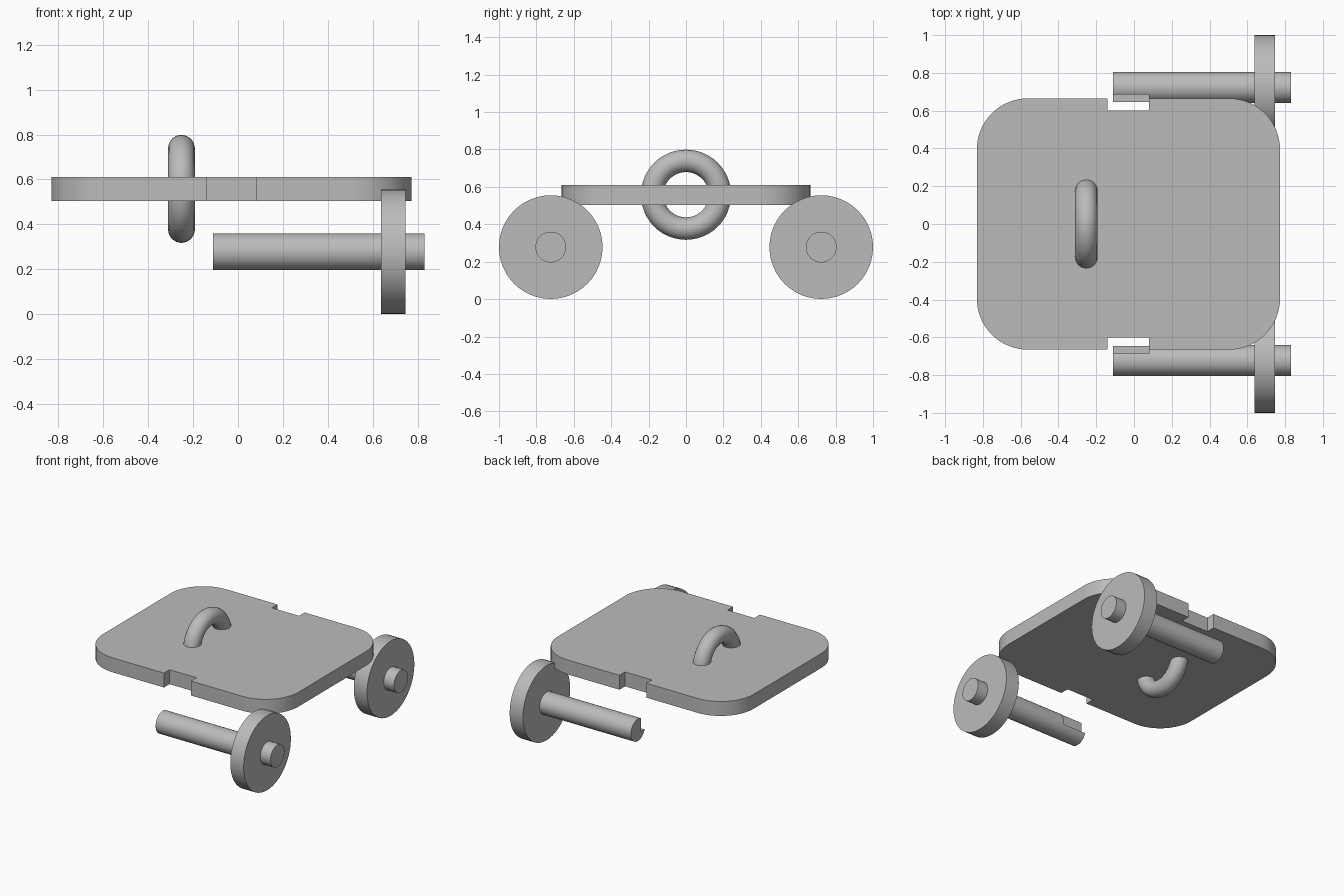
import bpy
import bmesh
from math import cos, sin, pi, radians
from mathutils import Matrix, Vector

cube = bpy.data.objects.get("Cube")
if cube:
    bpy.data.objects.remove(cube, do_unlink=True)

grey = bpy.data.materials.new("plain grey")
grey.use_nodes = True
colour = (0.5, 0.5, 0.5, 1)
grey.diffuse_color = colour
grey.node_tree.nodes["Principled BSDF"].inputs["Base Color"].default_value = colour


def add_object(name, bm):
    bmesh.ops.recalc_face_normals(bm, faces=bm.faces)
    mesh = bpy.data.meshes.new(name)
    bm.to_mesh(mesh)
    bm.free()
    mesh.materials.append(grey)
    obj = bpy.data.objects.new(name, mesh)
    bpy.context.collection.objects.link(obj)
    return obj


def activate(obj):
    bpy.ops.object.select_all(action='DESELECT')
    obj.select_set(True)
    bpy.context.view_layer.objects.active = obj


def smooth(obj):
    activate(obj)
    bpy.ops.object.shade_smooth_by_angle(angle=radians(30))


def box(name, low, high):
    bm = bmesh.new()
    low, high = Vector(low), Vector(high)
    size = Matrix.Diagonal((high - low).to_4d())
    size[3][3] = 1
    bmesh.ops.create_cube(bm, size=1, matrix=Matrix.Translation((low + high) / 2) @ size)
    return add_object(name, bm)


def rod(name, x0, x1, y, z, radius, sides):
    """Solid cylinder running along x."""
    bm = bmesh.new()
    place = Matrix.Translation(((x0 + x1) / 2, y, z)) @ Matrix.Rotation(pi / 2, 4, 'Y')
    bmesh.ops.create_cone(bm, cap_ends=True, segments=sides, radius1=radius,
                          radius2=radius, depth=x1 - x0, matrix=place)
    return add_object(name, bm)


def cut(obj, cutter):
    activate(obj)
    mod = obj.modifiers.new("notch", 'BOOLEAN')
    mod.operation = 'DIFFERENCE'
    mod.solver = 'EXACT'
    mod.object = cutter
    bpy.ops.object.modifier_apply(modifier=mod.name)


# Rounded plate
X0, X1, HALF_Y, CORNER = -0.832, 0.773, 0.665, 0.27
STEPS = 16
bm = bmesh.new()
outline = []
centres = [(X1 - CORNER, HALF_Y - CORNER), (X0 + CORNER, HALF_Y - CORNER),
           (X0 + CORNER, CORNER - HALF_Y), (X1 - CORNER, CORNER - HALF_Y)]
for quarter, (cx, cy) in enumerate(centres):
    for i in range(STEPS + 1):
        a = (quarter + i / STEPS) * pi / 2
        outline.append(bm.verts.new((cx + CORNER * cos(a), cy + CORNER * sin(a), 0.503)))
base = bm.faces.new(outline)
top = bmesh.ops.extrude_face_region(bm, geom=[base])["geom"]
bmesh.ops.translate(bm, vec=(0, 0, 0.107),
                    verts=[v for v in top if isinstance(v, bmesh.types.BMVert)])
plate = add_object("plate", bm)

# Axles and wheels on both sides; one notch cuts the plate edge and the axle
AXLE_Y, AXLE_Z = 0.723, 0.278
for side, label in ((1, "back"), (-1, "front")):
    axle = rod(label + "_axle", -0.112, 0.83, side * AXLE_Y, AXLE_Z, 0.082, 48)
    wheel = rod(label + "_wheel", 0.637, 0.746, side * AXLE_Y, AXLE_Z, 0.277, 48)
    ys = sorted((side * 0.6, side * 0.685))
    cutter = box("notch_cutter", (-0.141, ys[0], 0.253), (0.08, ys[1], 0.7))
    cutter.hide_render = True
    cut(plate, cutter)
    cut(axle, cutter)
    bpy.data.objects.remove(cutter, do_unlink=True)
    smooth(axle)
    smooth(wheel)
smooth(plate)

# Upright ring through the plate
bpy.ops.mesh.primitive_torus_add(location=(-0.252, 0, 0.558), rotation=(0, pi / 2, 0),
                                 major_radius=0.181, minor_radius=0.06,
                                 major_segments=48, minor_segments=16)
ring = bpy.context.object
ring.name = "ring"
ring.data.materials.append(grey)
smooth(ring)
